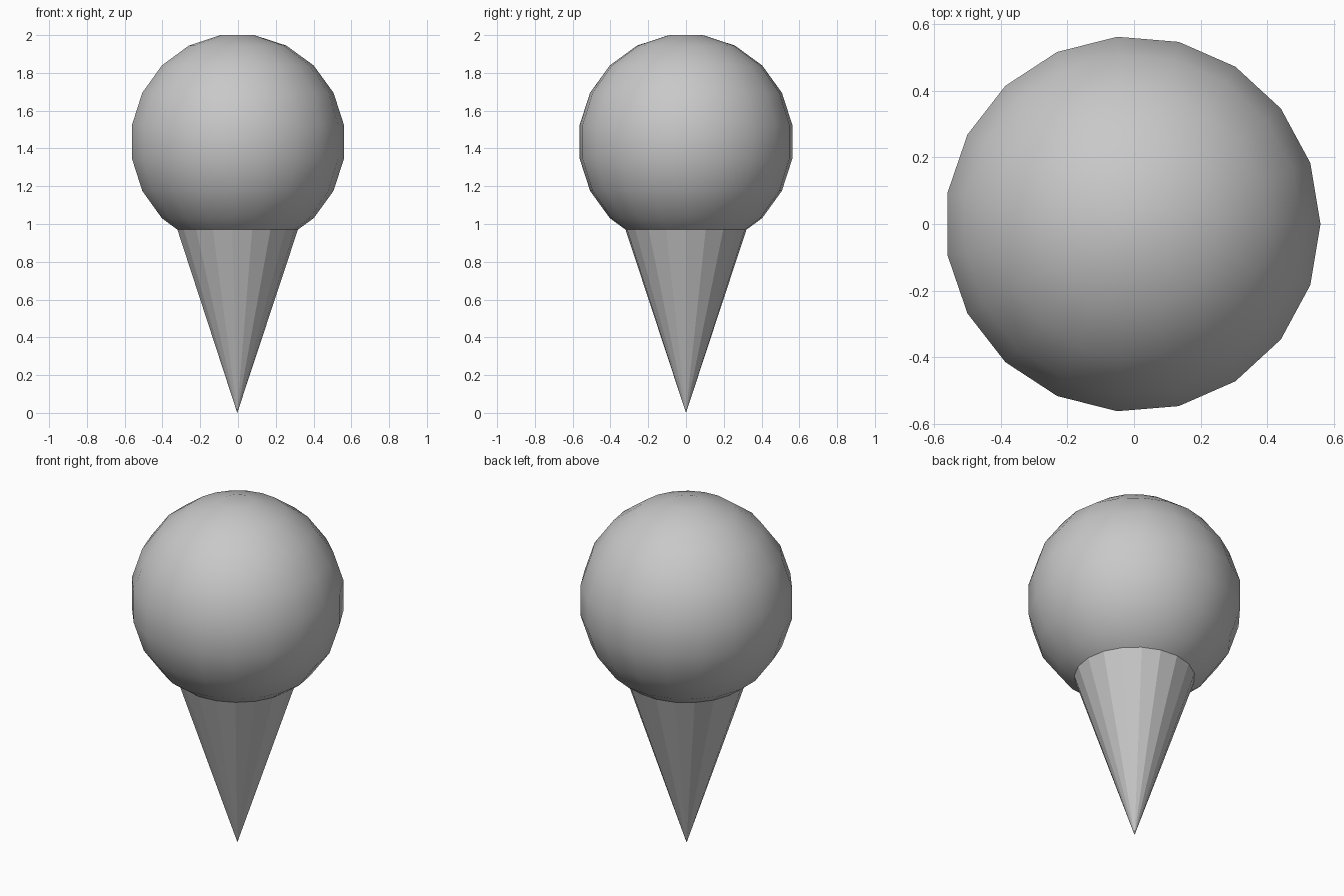
import bpy, bmesh, math

cube = bpy.data.objects.get("Cube")
if cube:
    bpy.data.objects.remove(cube, do_unlink=True)

SIDES = 19           # both parts share this side count
AXIS_X = -0.004      # odd side count, so the axis sits slightly off centre

grey = bpy.data.materials.new("plain grey")
grey.use_nodes = True
colour = (0.58, 0.58, 0.58, 1)
grey.diffuse_color = colour
grey.node_tree.nodes["Principled BSDF"].inputs["Base Color"].default_value = colour


def lathe(name, profile, smooth):
    """Turn a bottom-to-top (radius, z) profile around z and cap open ends."""
    bm = bmesh.new()
    rings = []
    for r, z in profile:
        if r == 0:
            rings.append([bm.verts.new((0, 0, z))] * SIDES)
        else:
            angles = [math.tau * i / SIDES for i in range(SIDES)]
            rings.append([bm.verts.new((r * math.cos(a), r * math.sin(a), z))
                          for a in angles])
    for low, high in zip(rings, rings[1:]):
        for i in range(SIDES):
            j = (i + 1) % SIDES
            corners = [low[i], low[j], high[j], high[i]]
            bm.faces.new(list(dict.fromkeys(corners)))
    for ring in (rings[0], rings[-1]):
        if ring[0] != ring[1]:
            bm.faces.new(ring)
    bmesh.ops.recalc_face_normals(bm, faces=bm.faces)
    for face in bm.faces:
        face.smooth = smooth
    mesh = bpy.data.meshes.new(name)
    bm.to_mesh(mesh)
    bm.free()
    mesh.materials.append(grey)
    obj = bpy.data.objects.new(name, mesh)
    obj.location.x = AXIS_X
    bpy.context.collection.objects.link(obj)
    return obj


# Faceted cone, its rim hidden inside the scoop
lathe("cone", [(0, 0), (0.331, 1.0)], smooth=False)

# Round scoop of ten rings with small flat caps at the poles
RADIUS, CENTRE, RINGS = 0.572, 1.435, 10
tilts = [math.pi * (k + 0.5) / RINGS for k in range(RINGS)]
lathe("scoop", [(RADIUS * math.sin(t), CENTRE - RADIUS * math.cos(t)) for t in tilts],
      smooth=True)
